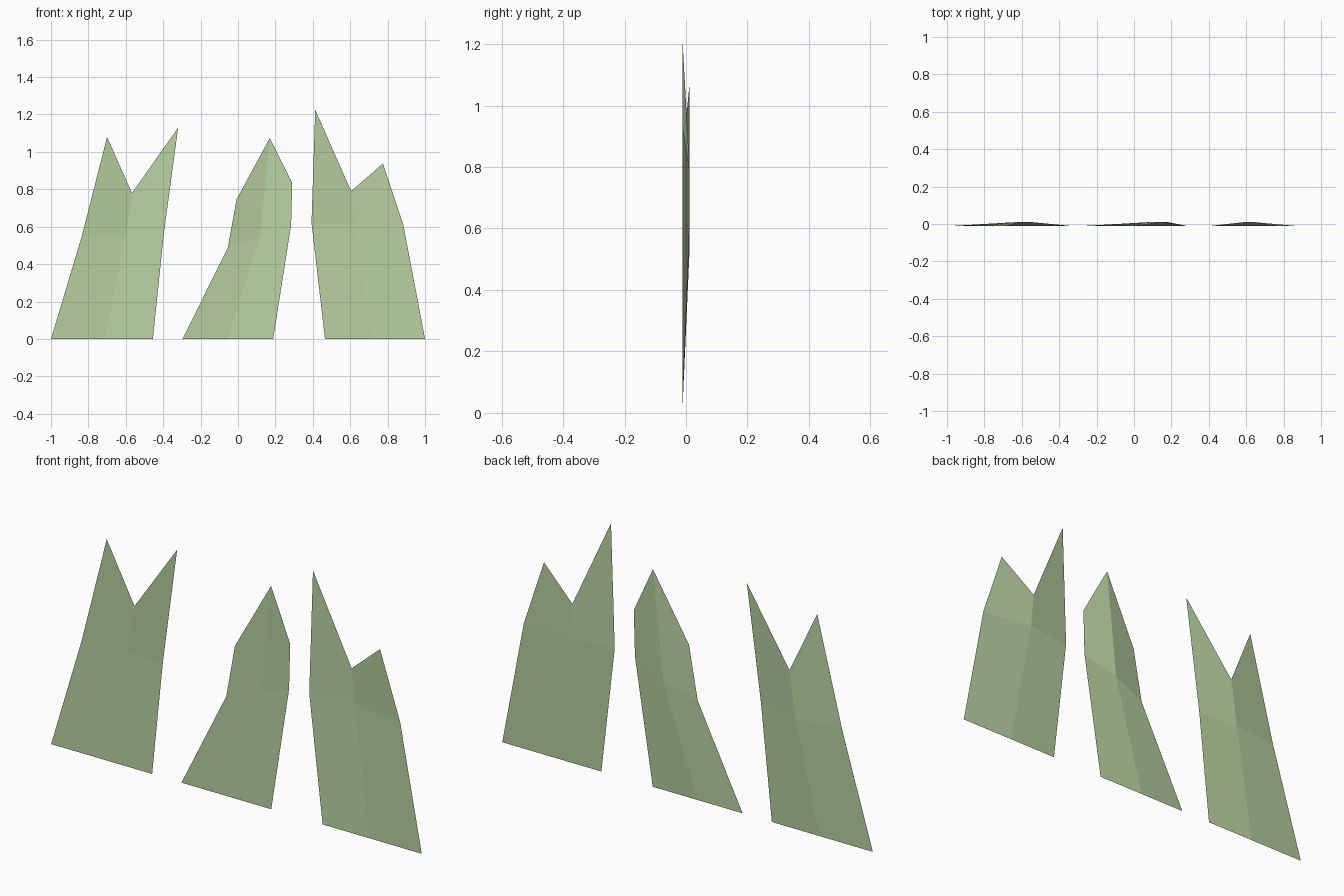
import bpy

if "Cube" in bpy.data.objects:
    bpy.data.objects.remove(bpy.data.objects["Cube"])

green = bpy.data.materials.new("pale_grass_green")
green.diffuse_color = (0.48, 0.63, 0.36, 1)
green.use_nodes = True
green.node_tree.nodes["Principled BSDF"].inputs["Base Color"].default_value = green.diffuse_color

EDGE_Y, FOLD_Y = -0.012, 0.012


def blade(name, left, fold, right):
    """Folded sheet: base, middle, shoulder points on each edge, and fold line base, middle, top."""
    rows = []
    for column in (left, right):
        rows += [(x, EDGE_Y, z) for x, z in column]
    # the fold lies flat at the base and is pushed back above it
    rows += [(x, EDGE_Y if z == 0 else FOLD_Y, z) for x, z in fold]
    faces = []
    for i in range(2):
        faces.append((i, 6 + i, 7 + i, i + 1))          # left half
        faces.append((6 + i, 3 + i, 4 + i, 7 + i))      # right half
    mesh = bpy.data.meshes.new(name)
    mesh.from_pydata(rows, [], faces)
    mesh.materials.append(green)
    obj = bpy.data.objects.new(name, mesh)
    bpy.context.collection.objects.link(obj)


# Forked blade on the left
blade("left_grass_blade",
      [(-1.0, 0), (-0.835, 0.55), (-0.70, 1.08)],
      [(-0.71, 0), (-0.60, 0.55), (-0.567, 0.78)],
      [(-0.455, 0), (-0.397, 0.56), (-0.32, 1.13)])

# Pointed blade in the middle
blade("middle_grass_blade",
      [(-0.297, 0), (-0.055, 0.485), (-0.008, 0.745)],
      [(-0.055, 0), (0.115, 0.54), (0.17, 1.075)],
      [(0.188, 0), (0.284, 0.61), (0.29, 0.835)])

# Forked blade on the right
blade("right_grass_blade",
      [(0.465, 0), (0.393, 0.62), (0.413, 1.225)],
      [(0.72, 0), (0.62, 0.62), (0.605, 0.79)],
      [(1.0, 0), (0.884, 0.61), (0.775, 0.938)])
